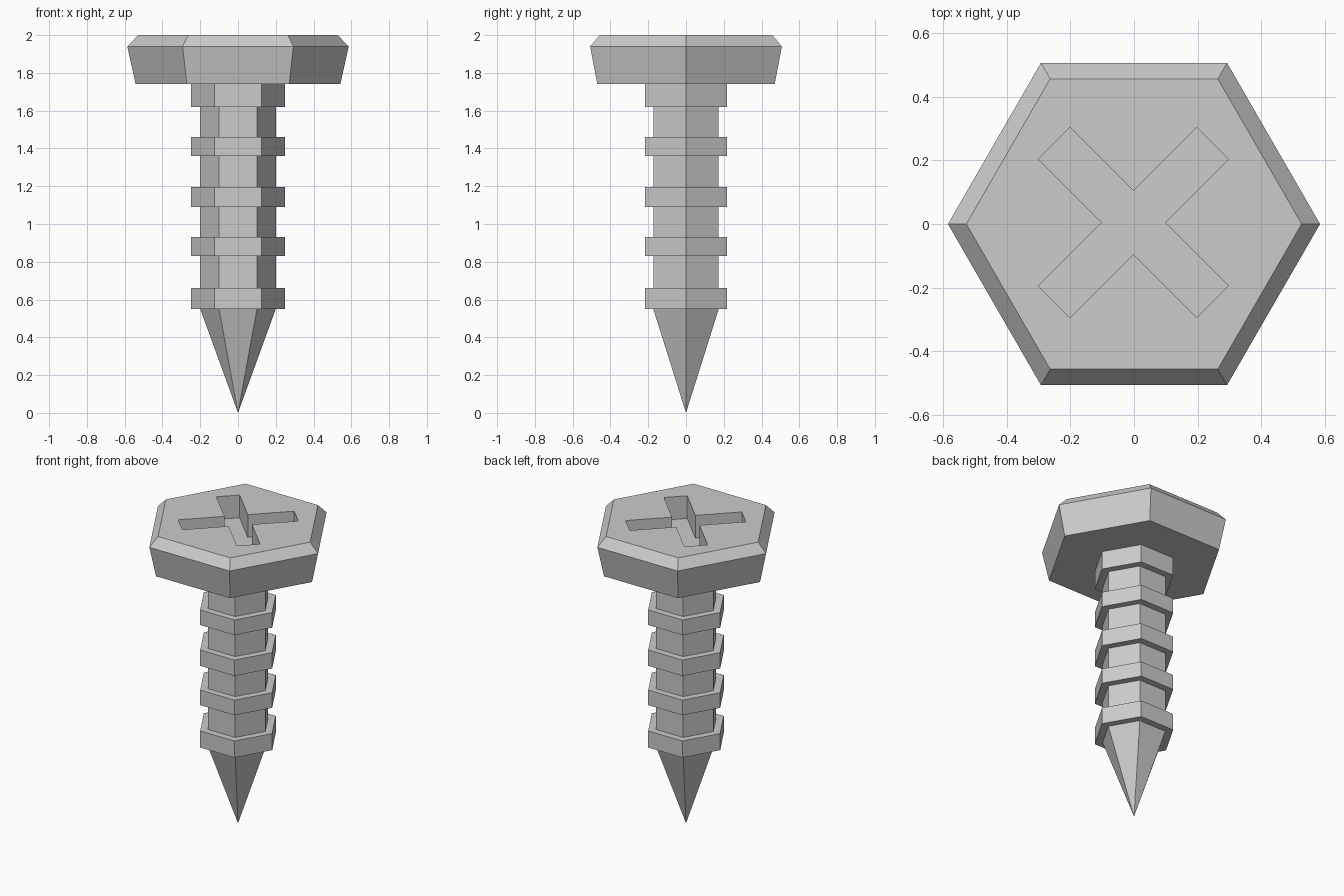
import bpy, bmesh
from math import pi, cos, sin

if "Cube" in bpy.data.objects:
    bpy.data.objects.remove(bpy.data.objects["Cube"])

SIDES = 6


def new_object(name, bm):
    bmesh.ops.recalc_face_normals(bm, faces=bm.faces)
    mesh = bpy.data.meshes.new(name)
    bm.to_mesh(mesh)
    bm.free()
    obj = bpy.data.objects.new(name, mesh)
    bpy.context.collection.objects.link(obj)
    return obj


def hex_lathe(name, profile, cap_bottom=False, cap_top=False):
    """Stack hexagonal rings (radius, z); radius 0 becomes a point."""
    bm = bmesh.new()
    rings = []
    for r, z in profile:
        if r == 0:
            rings.append([bm.verts.new((0, 0, z))] * SIDES)
        else:
            rings.append([bm.verts.new((r * cos(2 * pi * i / SIDES), r * sin(2 * pi * i / SIDES), z))
                          for i in range(SIDES)])
    for a, b in zip(rings, rings[1:]):
        for i in range(SIDES):
            j = (i + 1) % SIDES
            corners = list(dict.fromkeys([a[i], a[j], b[j], b[i]]))
            bm.faces.new(corners)
    if cap_bottom:
        bm.faces.new(rings[0])
    if cap_top:
        bm.faces.new(rings[-1])
    return new_object(name, bm)


# Pointed shank with five square thread ridges
CORE, RIDGE = 0.2, 0.25
profile = [(0, 0.0), (CORE, 0.55)]
for low, high in [(0.55, 0.66), (0.83, 0.93), (1.09, 1.195), (1.36, 1.46), (1.62, 1.74)]:
    if low > 0.55:
        profile.append((CORE, low))
    profile += [(RIDGE, low), (RIDGE, high)]
    if high < 1.74:
        profile.append((CORE, high))
hex_lathe("threaded_shank", profile)

# Flared hexagonal head with chamfered rim
head = hex_lathe("head", [(0.542, 1.74), (0.586, 1.94), (0.528, 2.0)], True, True)

# Diagonal cross recess cut into the head
HALF_WIDTH, REACH, FLOOR = 0.0707, 0.353, 1.85
bm = bmesh.new()
outline = []
for k in range(4):
    a = pi / 4 + k * pi / 2
    for x, y in [(REACH, -HALF_WIDTH), (REACH, HALF_WIDTH), (HALF_WIDTH, HALF_WIDTH)]:
        outline.append(bm.verts.new((x * cos(a) - y * sin(a) - 0.002,
                                     x * sin(a) + y * cos(a) + 0.005, FLOOR)))
base = bm.faces.new(outline)
top = bmesh.ops.extrude_face_region(bm, geom=[base], use_keep_orig=True)
bmesh.ops.translate(bm, vec=(0, 0, 0.3),
                    verts=[v for v in top["geom"] if isinstance(v, bmesh.types.BMVert)])
cutter = new_object("cross_recess_cutter", bm)
cutter.hide_render = True
cutter.display_type = 'WIRE'

cut = head.modifiers.new("cross_recess", 'BOOLEAN')
cut.operation = 'DIFFERENCE'
cut.solver = 'EXACT'
cut.object = cutter
